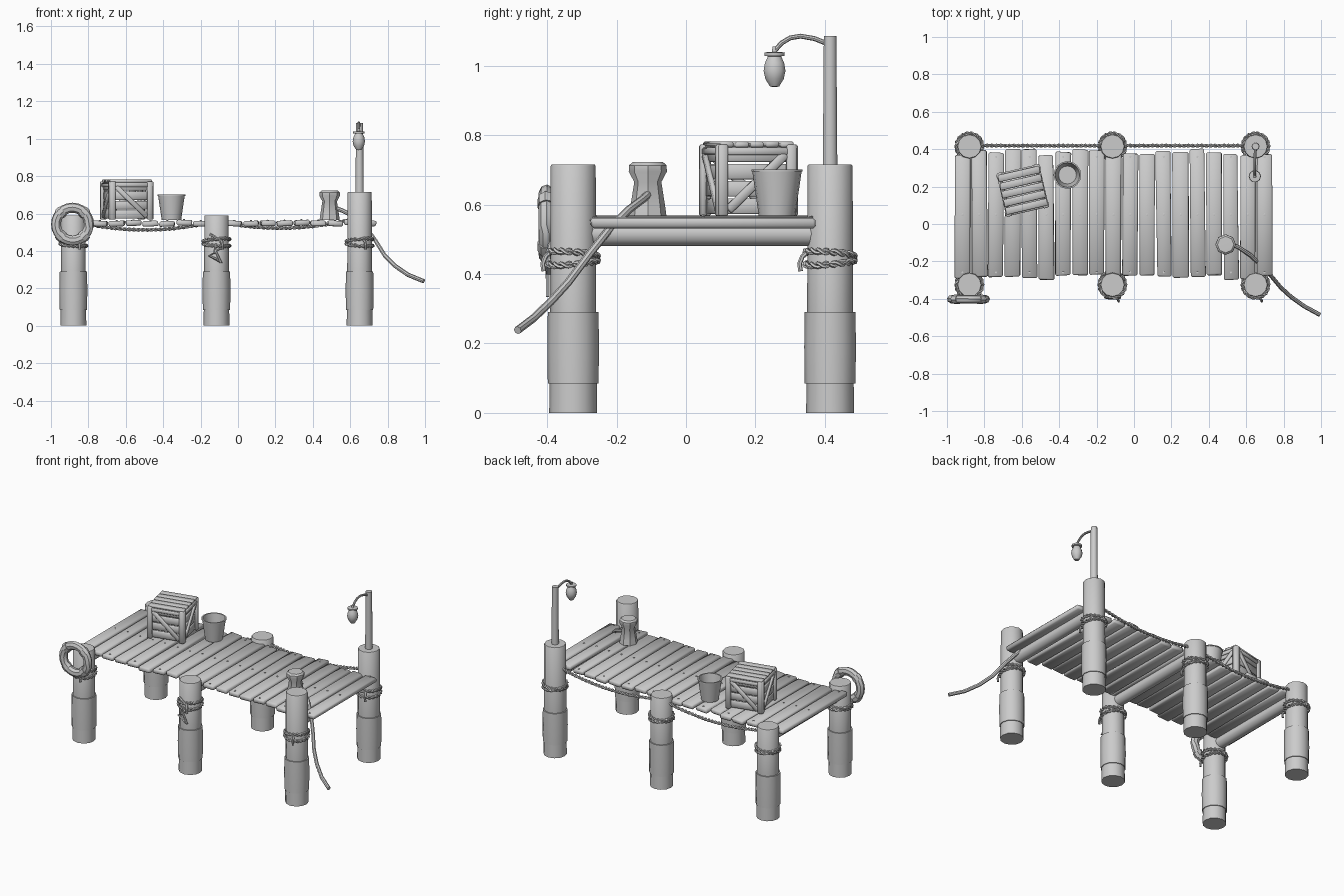
import bpy, bmesh, math, random
from mathutils import Vector, Matrix

if "Cube" in bpy.data.objects:
    bpy.data.objects.remove(bpy.data.objects["Cube"])

random.seed(4)
TAU = 2 * math.pi


def finish(name, bm, mat=Matrix(), angle=40):
    bmesh.ops.recalc_face_normals(bm, faces=bm.faces)
    me = bpy.data.meshes.new(name)
    bm.to_mesh(me)
    bm.free()
    for p in me.polygons:
        p.use_smooth = True
    me.set_sharp_from_angle(angle=math.radians(angle))
    ob = bpy.data.objects.new(name, me)
    ob.matrix_world = mat
    bpy.context.collection.objects.link(ob)
    return ob


def lathe(name, profile, n, loc):
    bm = bmesh.new()
    rings = [[bm.verts.new((r * math.cos(TAU * i / n), r * math.sin(TAU * i / n), z))
              for i in range(n)] for r, z in profile]
    for a, b in zip(rings, rings[1:]):
        for i in range(n):
            j = (i + 1) % n
            bm.faces.new((a[i], a[j], b[j], b[i]))
    bmesh.ops.remove_doubles(bm, verts=bm.verts, dist=1e-5)
    return finish(name, bm, Matrix.Translation(loc))


def box(name, size, mat, bevel=0.004, wobble=0):
    bm = bmesh.new()
    bmesh.ops.create_cube(bm, size=1)
    for v in bm.verts:
        v.co = Vector(c * s for c, s in zip(v.co, size))
        v.co += Vector((random.uniform(-wobble, wobble), random.uniform(-wobble, wobble), 0))
    bmesh.ops.bevel(bm, geom=bm.edges[:], offset=bevel, segments=1, affect='EDGES')
    return finish(name, bm, mat, 50)


def tube(name, pts, r, n=6, closed=False):
    pts = [Vector(p) for p in pts]
    m = len(pts)
    bm = bmesh.new()
    rings, nrm = [], None
    for i, p in enumerate(pts):
        a = pts[(i - 1) % m] if closed else pts[max(i - 1, 0)]
        b = pts[(i + 1) % m] if closed else pts[min(i + 1, m - 1)]
        t = (b - a).normalized()
        nrm = t.orthogonal() if nrm is None else nrm
        nrm = (nrm - t * nrm.dot(t)).normalized()
        s = t.cross(nrm)
        rings.append([bm.verts.new(p + r * (math.cos(TAU * k / n) * nrm + math.sin(TAU * k / n) * s))
                      for k in range(n)])
    for a, b in list(zip(rings, rings[1:])) + ([(rings[-1], rings[0])] if closed else []):
        for k in range(n):
            bm.faces.new((a[k], a[(k + 1) % n], b[(k + 1) % n], b[k]))
    if not closed:
        bm.faces.new(rings[0])
        bm.faces.new(rings[-1])
    return finish(name, bm)


def twisted(name, path, turns, steps, r=0.0055, closed=False):
    # two strands wound around path(t), t in 0..1
    for s in range(2):
        pts = []
        for i in range(steps + (0 if closed else 1)):
            t = i / steps
            p = Vector(path(t))
            d = (Vector(path(t + 1e-3)) - p).normalized()
            u = d.cross(Vector((0, 0, 1))).normalized()
            a = TAU * turns * t + math.pi * s
            pts.append(p + r * (math.cos(a) * u + math.sin(a) * d.cross(u)))
        tube(f"{name}_strand_{s + 1}", pts, r, 5, closed)


XS, YF, YB, DECK = (-0.88, -0.115, 0.65), -0.325, 0.415, 0.565

# posts with sleeves, rope wraps and rope tails
for i, x in enumerate(XS):
    for side, y in (("front", YF), ("back", YB)):
        h = 0.715 if i == 2 else 0.59
        lathe(f"{side}_post_{i + 1}",
              [(0, 0), (.069, 0), (.068, .085), (.073, .085), (.0745, .19), (.073, .29),
               (.066, .29), (.065, h - .004), (.062, h), (0, h)], 12, (x, y, 0))
        for k, (z, tilt) in enumerate(((.458, .008), (.433, -.008))):
            twisted(f"{side}_rope_wrap_{i + 1}_{k + 1}",
                    lambda t: (x + .07 * math.cos(TAU * t), y + .07 * math.sin(TAU * t),
                               z + tilt * math.cos(TAU * t + .8)), 9, 72, closed=True)
        tube(f"{side}_rope_tail_{i + 1}",
             [(x + .02, y - .068, .46), (x + .03, y - .08, .45),
              (x + .033, y - .088, .43), (x + .033, y - .085, .408)], .007)
    # round cross beam
    beam = lathe(f"cross_beam_{i + 1}", [(0, -.33), (.036, -.33), (.036, .33), (0, .33)], 12, (0, 0, 0))
    beam.matrix_world = Matrix.Translation((x, .045, .516)) @ Matrix.Rotation(math.pi / 2, 4, 'X')

# loose knot on the middle front post
tube("loose_rope_knot", [(-.15, -.39, .49), (-.1, -.397, .46), (-.075, -.395, .42), (-.12, -.397, .40),
                         (-.09, -.397, .335), (-.115, -.396, .355), (-.155, -.392, .375),
                         (-.125, -.398, .39), (-.12, -.398, .44)], .007)

# deck planks and nails
for i in range(19):
    x = -0.917 + i * 0.0897
    y0, y1 = -.295 + random.uniform(-.006, .025), .385 + random.uniform(-.02, .018)
    dz = random.uniform(-.004, .003)
    m = (Matrix.Translation((x, (y0 + y1) / 2, DECK - .016 + dz))
         @ Matrix.Rotation(random.uniform(-.012, .012), 4, 'Z')
         @ Matrix.Rotation(random.uniform(-.06, .06), 4, 'Y'))
    box(f"plank_{i + 1}", (.081, y1 - y0, .03), m, .007, .004)
    ys = (-.26, .05, .36) if i % 2 == 0 else (.05,)
    for k, y in enumerate(ys):
        lathe(f"nail_{i + 1}_{k + 1}", [(.006, -.01), (.006, .002), (0, .004)], 6, (x, y, DECK + dz))

# sagging ropes along the back
for k in range(2):
    a, b = XS[k], XS[k + 1]
    za, zb = (.56, .56) if k == 0 else (.56, .58)
    twisted(f"back_rope_{k + 1}",
            lambda t: (a + (b - a) * t, .419, za + (zb - za) * t - .19 * t * (1 - t)), 16, 128)

# lamp pole, hook and lantern
lathe("lamp_pole", [(0, .7), (.022, .7), (.019, 1.085), (0, 1.085)], 10, (.65, YB, 0))
tube("lamp_hook", [(.648, .41, 1.062), (.647, .37, 1.078), (.646, .33, 1.085), (.646, .30, 1.08),
                   (.646, .275, 1.065), (.646, .257, 1.045)], .007, 8)
lathe("lantern", [(0, .938), (.014, .94), (.028, .962), (.033, .985), (.029, 1.008), (.02, 1.027),
                  (.03, 1.028), (.031, 1.038), (.008, 1.04), (.006, 1.055), (0, 1.055)], 10, (.646, .255, 0))

# crate
H = .109
C = Matrix.Translation((-.595, .18, DECK)) @ Matrix.Rotation(math.radians(13), 4, 'Z')
box("crate_floor", (.2, .2, .015), C @ Matrix.Translation((0, 0, .02)))
for k in range(5):
    box(f"crate_lid_slat_{k + 1}", (.226, .039, .016),
        C @ Matrix.Translation((0, -.09 + k * .045, .208)), .004, .002)
for s in range(4):
    S = C @ Matrix.Rotation(s * math.pi / 2, 4, 'Z')
    for k in range(4):
        box(f"crate_side_{s + 1}_slat_{k + 1}", (.205, .014, .045),
            S @ Matrix.Translation((0, -H + .01, .03 + k * .05)), .004)
    for e in (-1, 1):
        box(f"crate_side_{s + 1}_upright_{e + 2}", (.028, .018, .205),
            S @ Matrix.Translation((e * .101, -H - .002, .105)))
    box(f"crate_side_{s + 1}_top_rail", (.19, .014, .022), S @ Matrix.Translation((0, -H - .001, .188)))
    d = 1 if s % 2 == 0 else -1
    box(f"crate_side_{s + 1}_brace", (.235, .014, .026),
        S @ Matrix.Translation((0, -H - .001, .1)) @ Matrix.Rotation(d * .76, 4, 'Y'))

# bucket
lathe("bucket", [(0, 0), (.052, 0), (.071, .13), (.074, .13), (.074, .136), (.066, .136),
                 (.048, .012), (0, .012)], 16, (-.356, .262, DECK))

# mooring bollard and its rope
lathe("bollard", [(0, 0), (.054, 0), (.05, .03), (.039, .1), (.055, .13), (.054, .148),
                  (.044, .157), (0, .158)], 8, (.49, -.11, DECK))
tube("mooring_rope", [(.50, -.10, .638), (.56, -.125, .615), (.62, -.165, .585), (.68, -.22, .53),
                      (.735, -.28, .455), (.785, -.34, .375), (.84, -.39, .32), (.91, -.44, .272),
                      (.993, -.485, .238)], .0115, 8)

# life ring with bands
RC = Vector((-.885, -.402, .543))
ring = tube("life_ring", [(.088 * math.cos(TAU * i / 24), 0, .088 * math.sin(TAU * i / 24))
                          for i in range(24)], .027, 8, True)
ring.location = RC
ring.scale = (1, .85, 1)
for i in range(4):
    a = TAU * (i + .5) / 4
    band = tube(f"life_ring_band_{i + 1}",
                [(.088 * math.cos(a + o), 0, .088 * math.sin(a + o)) for o in (-.17, 0, .17)], .031, 8)
    band.location = RC
    band.scale = (1, .85, 1)
